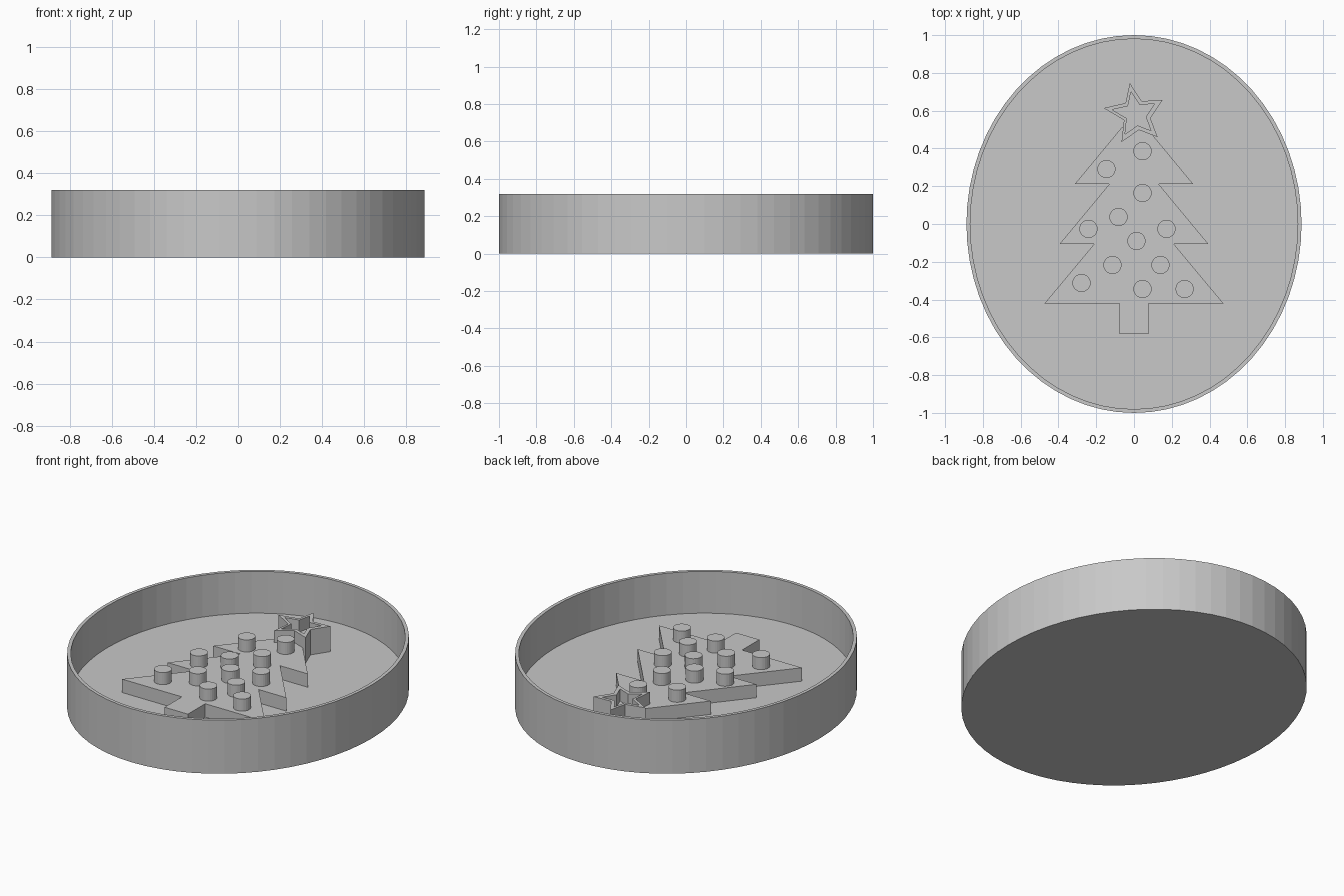
import bpy, bmesh, math

old = bpy.data.objects.get("Cube")
if old:
    bpy.data.objects.remove(old, do_unlink=True)

GREY = (0.58, 0.58, 0.58, 1)
grey = bpy.data.materials.new("plain grey")
grey.use_nodes = True
grey.diffuse_color = GREY
grey.node_tree.nodes["Principled BSDF"].inputs["Base Color"].default_value = GREY

# Key heights
FLOOR, TREE_TOP, STAMP_TOP, RIM_TOP = 0.07, 0.15, 0.222, 0.32
SINK = 0.01


def loft(name, rings):
    """Skin a stack of (outline, height) rings and cap both ends."""
    bm = bmesh.new()
    loops = [[bm.verts.new((x, y, z)) for x, y in outline] for outline, z in rings]
    for low, high in zip(loops, loops[1:]):
        for i in range(len(low)):
            j = (i + 1) % len(low)
            bm.faces.new((low[i], low[j], high[j], high[i]))
    bm.faces.new(loops[0][::-1])
    bm.faces.new(loops[-1])
    bmesh.ops.recalc_face_normals(bm, faces=bm.faces)
    mesh = bpy.data.meshes.new(name)
    bm.to_mesh(mesh)
    bm.free()
    mesh.materials.append(grey)
    obj = bpy.data.objects.new(name, mesh)
    bpy.context.collection.objects.link(obj)
    return obj


def ellipse(rx, ry, sides, cx=0, cy=0):
    turns = [math.tau * i / sides for i in range(sides)]
    return [(cx + rx * math.cos(t), cy + ry * math.sin(t)) for t in turns]


# Oval tray with a thin wall
outer, inner = ellipse(0.887, 1, 64), ellipse(0.867, 0.98, 64)
loft("tray", [(outer, 0), (outer, RIM_TOP), (inner, RIM_TOP), (inner, FLOOR)])

# Raised tree, mirrored from its right-hand outline
half = [(0.077, -0.583), (0.077, -0.42), (0.473, -0.42), (0.21, -0.105),
        (0.393, -0.105), (0.13, 0.212), (0.313, 0.212), (0.066, 0.51)]
tree = half + [(-x, y) for x, y in reversed(half)]
loft("tree", [(tree, FLOOR - SINK), (tree, TREE_TOP)])

# Hollow star, slightly crooked, on the tree tip
star = [(-0.022, 0.746), (-0.045, 0.64), (-0.161, 0.614), (-0.053, 0.55),
        (-0.066, 0.434), (0.026, 0.498), (0.125, 0.46), (0.087, 0.56),
        (0.151, 0.656), (0.04, 0.651)]
MID_Y, SHRINK = 0.583, 0.72
hollow = [(x * SHRINK, MID_Y + (y - MID_Y) * SHRINK) for x, y in star]
loft("star", [(star, FLOOR - SINK), (star, STAMP_TOP),
              (hollow, STAMP_TOP), (hollow, TREE_TOP)])

# Round pegs as baubles
baubles = [(0.045, 0.386), (-0.146, 0.291), (0.045, 0.164), (-0.082, 0.037),
           (-0.241, -0.026), (0.172, -0.026), (0.013, -0.09), (-0.114, -0.217),
           (0.14, -0.217), (-0.278, -0.312), (0.045, -0.344), (0.268, -0.344)]
for n, (x, y) in enumerate(baubles, 1):
    disc = ellipse(0.048, 0.048, 24, x, y)
    loft(f"bauble_{n}", [(disc, TREE_TOP - SINK), (disc, STAMP_TOP)])
